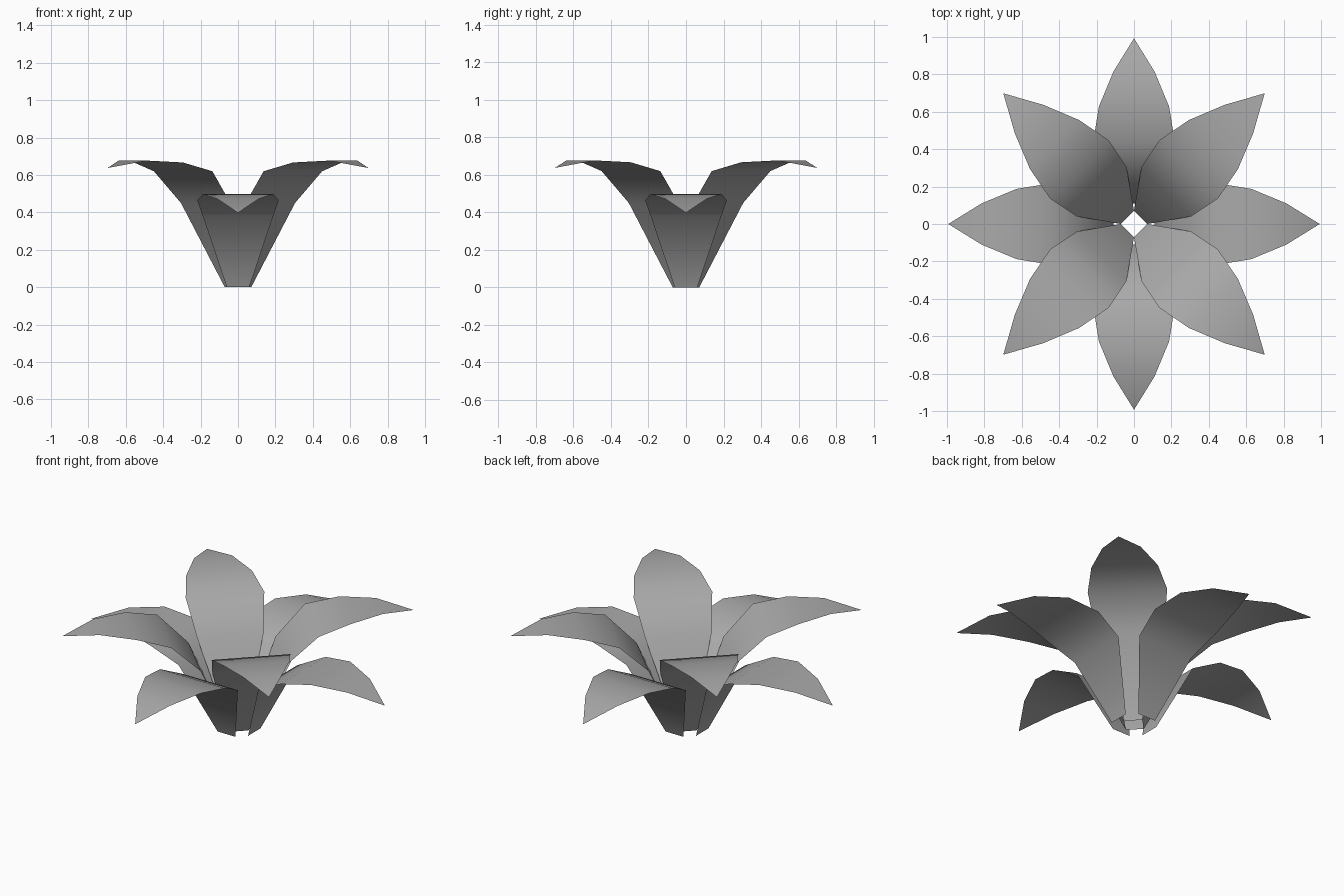
import bpy, math

cube = bpy.data.objects.get("Cube")
if cube:
    bpy.data.objects.remove(cube, do_unlink=True)

grey = bpy.data.materials.new("petal_grey")
grey.use_nodes = True
colour = (0.4, 0.4, 0.4, 1)
grey.diffuse_color = colour
grey.node_tree.nodes["Principled BSDF"].inputs["Base Color"].default_value = colour

# Petal sections: distance from axis, height, half width; the last is the tip
UPPER = [(.05, 0, .05), (.244, .45, .187), (.415, .62, .221),
         (.602, .667, .185), (.795, .677, .107), (.988, .637, 0)]
LOWER = [(.11, 0, .06), (.27, .38, .188), (.44, .465, .218),
         (.627, .498, .188), (.815, .472, .11), (.993, .398, 0)]


def petal_mesh(name, sections):
    """A thin sheet, flat across its width and bending along its length."""
    verts, faces = [], []
    for r, z, w in sections[:-1]:
        verts += [(r, -w, z), (r, w, z)]
    tip = len(verts)
    verts.append((sections[-1][0], 0, sections[-1][1]))
    for i in range(0, tip - 2, 2):
        faces.append((i, i + 2, i + 3, i + 1))
    faces.append((tip - 2, tip, tip - 1))
    mesh = bpy.data.meshes.new(name)
    mesh.from_pydata(verts, [], faces)
    mesh.materials.append(grey)
    mesh.shade_smooth()
    return mesh


# Two whorls of four petals, the upper one turned by an eighth
for name, sections, start in (("upper_petal", UPPER, 45), ("lower_petal", LOWER, 0)):
    mesh = petal_mesh(name, sections)
    for k in range(4):
        petal = bpy.data.objects.new(f"{name}_{k + 1}", mesh)
        petal.rotation_euler.z = math.radians(start + 90 * k)
        bpy.context.collection.objects.link(petal)
